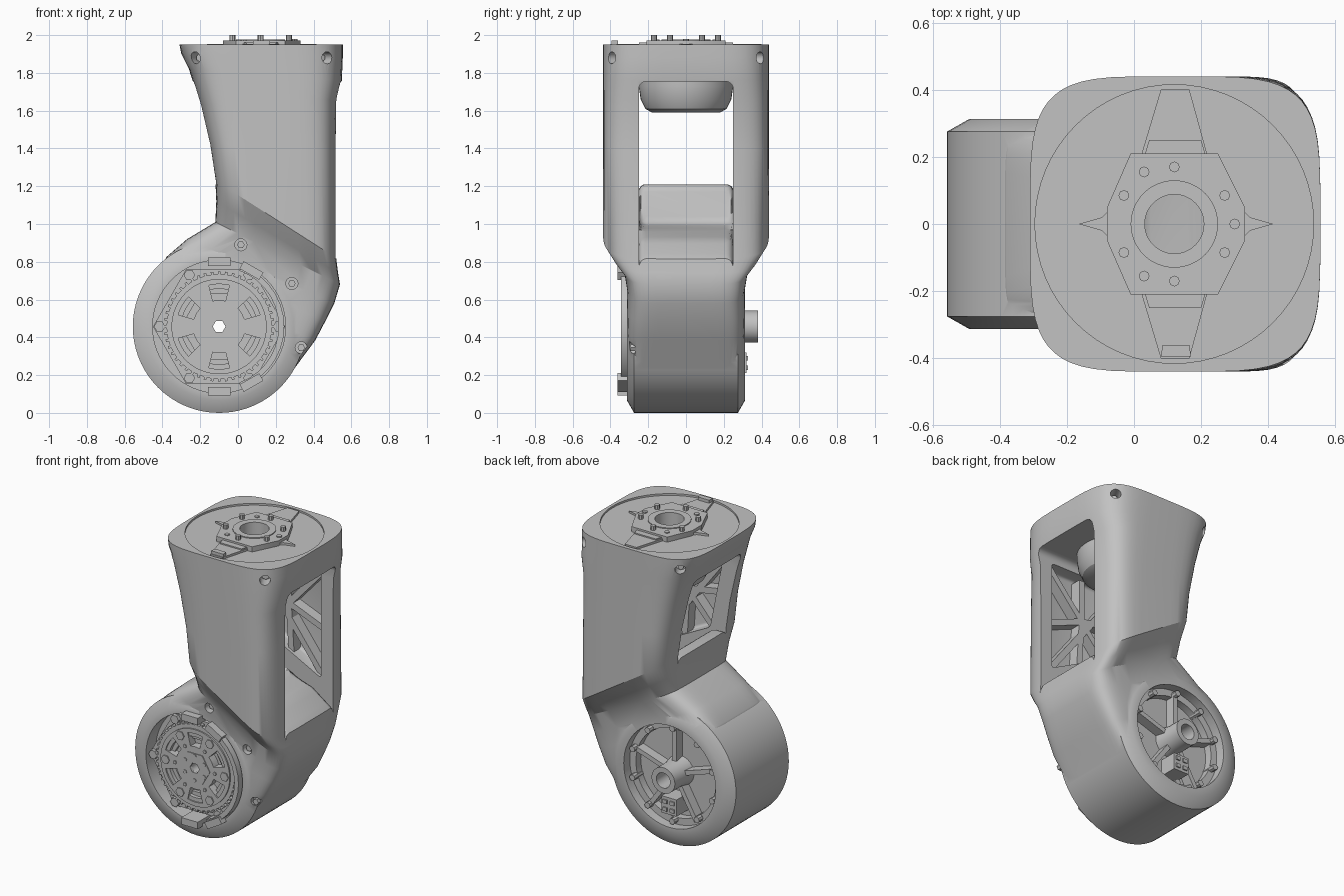
import bpy, bmesh, math
from mathutils import Vector

cube = bpy.data.objects.get("Cube")
if cube:
    bpy.data.objects.remove(cube, do_unlink=True)

metal = bpy.data.materials.new("light_grey_metal")
metal.use_nodes = True
grey = (0.54, 0.54, 0.54, 1)
metal.diffuse_color = grey
metal.node_tree.nodes["Principled BSDF"].inputs["Base Color"].default_value = grey
parts = []


def make(name, bm):
    bmesh.ops.recalc_face_normals(bm, faces=bm.faces[:])
    mesh = bpy.data.meshes.new(name)
    bm.to_mesh(mesh)
    bm.free()
    mesh.materials.append(metal)
    obj = bpy.data.objects.new(name, mesh)
    bpy.context.collection.objects.link(obj)
    parts.append(obj)
    return obj


def lathe(name, profile, loc, axis, sides=48, ring=False):
    """Revolve (radius, height) points around an axis; ring closes the profile."""
    bm = bmesh.new()
    turn = Vector((0, 0, 1)).rotation_difference(Vector(axis))
    loops = []
    for r, h in profile:
        n = sides if r > 0 else 1
        angles = [math.tau * i / sides for i in range(n)]
        loops.append([bm.verts.new(turn @ Vector((r * math.cos(a), r * math.sin(a), h)) + Vector(loc))
                      for a in angles])
    pairs = list(zip(loops, loops[1:]))
    if ring:
        pairs.append((loops[-1], loops[0]))
    for a, b in pairs:
        for i in range(sides):
            j = (i + 1) % sides
            quad = [a[i % len(a)], a[j % len(a)], b[j % len(b)], b[i % len(b)]]
            bm.faces.new(list(dict.fromkeys(quad)))
    return make(name, bm)


def rod(name, r, h0, h1, loc, axis, sides=32):
    return lathe(name, [(0, h0), (r, h0), (r, h1), (0, h1)], loc, axis, sides)


def tube(name, r0, r1, h0, h1, loc, axis, sides=48):
    return lathe(name, [(r0, h0), (r1, h0), (r1, h1), (r0, h1)], loc, axis, sides, True)


def prism(name, pts, h0, h1, axis="y", bevel=0):
    bm = bmesh.new()
    place = (lambda p, h: (p[0], h, p[1])) if axis == "y" else (lambda p, h: (p[0], p[1], h))
    lo, hi = ([bm.verts.new(place(p, h)) for p in pts] for h in (h0, h1))
    bm.faces.new(lo)
    bm.faces.new(hi)
    for i in range(len(pts)):
        j = (i + 1) % len(pts)
        bm.faces.new((lo[i], lo[j], hi[j], hi[i]))
    if bevel:
        bmesh.ops.bevel(bm, geom=bm.edges[:], offset=bevel, segments=4, profile=0.5, affect="EDGES")
    return make(name, bm)


def bar(name, a, b, width, h0, h1):
    a, b = Vector(a), Vector(b)
    side = (b - a).orthogonal().normalized() * width / 2
    return prism(name, [a + side, b + side, b - side, a - side], h0, h1)


def combine(target, tools, operation="DIFFERENCE"):
    for tool in tools:
        mod = target.modifiers.new("bool", "BOOLEAN")
        mod.operation, mod.solver, mod.object = operation, "EXACT", tool
    bpy.context.view_layer.update()
    graph = bpy.context.evaluated_depsgraph_get()
    mesh = bpy.data.meshes.new_from_object(target.evaluated_get(graph))
    target.modifiers.clear()
    target.data = mesh
    for tool in tools:
        parts.remove(tool)
        bpy.data.objects.remove(tool, do_unlink=True)


def polar(r, degrees, centre):
    a = math.radians(degrees)
    return (centre[0] + r * math.cos(a), centre[1] + r * math.sin(a))


HUB = (-0.1, 0.457)          # drum axis in x, z
DRUM = (HUB[0], 0, HUB[1])
TOP = (0.12, 0, 0)           # upper axis
UP, FRONT, BACK = (0, 0, 1), (0, -1, 0), (0, 1, 0)

# Housing shell: tilted rounded-square rings (left x, left z, right x, right z, half depth, roundness)
rings = [(-.31, 1.95, .555, 1.95, .44, .46), (-.30, 1.90, .555, 1.88, .44, .45),
         (-.26, 1.82, .55, 1.76, .44, .43), (-.20, 1.63, .525, 1.66, .44, .4),
         (-.15, 1.42, .52, 1.40, .44, .38), (-.12, 1.23, .52, .82, .44, .36),
         (-.115, 1.12, .53, .74, .385, .36), (-.12, 1.01, .54, .68, .33, .34),
         (-.27, .92, .51, .58, .312, .3), (-.38, .825, .465, .49, .311, .25),
         (-.42, .72, .41, .385, .31, .22), (-.40, .32, .28, .21, .30, .22), (-.28, .14, .15, .1, .27, .22)]
bm = bmesh.new()
loops = []
for xl, zl, xr, zr, depth, power in rings:
    loop = []
    for i in range(56):
        a = math.tau * (i + .5) / 56
        u = math.copysign(abs(math.cos(a)) ** power, math.cos(a)) / 2 + 0.5
        v = math.copysign(abs(math.sin(a)) ** power, math.sin(a))
        loop.append(bm.verts.new((xl + (xr - xl) * u, depth * v, zl + (zr - zl) * u)))
    loops.append(loop)
for a, b in zip(loops, loops[1:]):
    for i in range(56):
        j = (i + 1) % 56
        bm.faces.new((a[i], a[j], b[j], b[i]))
bm.faces.new(loops[0])
bm.faces.new(loops[-1])
housing = make("housing", bm)
drum = lathe("drum", [(0, -.313), (.39, -.313), (.457, -.275), (.457, .275), (.39, .313), (0, .313)],
             DRUM, BACK, 72)
combine(housing, [drum], "UNION")

# Openings, recesses and bolt pockets
window = [(-.7, 1.21), (-.02, 1.21), (.01, 1.0), (.2, .97), (.38, .92), (.52, .82), (.8, .5),
          (.8, 1.755), (-.7, 1.755)]
cutters = [prism("window_cutter", window, -.25, .25, bevel=.04),
           prism("cavity_cutter", [(0, 1.2), (.43, .98), (.43, 1.7), (-.1, 1.7)], -.34, .34, bevel=.02),
           rod("back_recess_cutter", .335, .2, .5, DRUM, BACK, 64),
           rod("front_recess_cutter", .352, .21, .5, DRUM, FRONT, 64),
           rod("top_recess_cutter", .415, 1.938, 2.1, TOP, UP, 64),
           rod("top_bore_cutter", .2, 1.7, 2.1, TOP, UP)]
for x, z in [(.015, .89), (.285, .685), (.335, .345)]:
    cutters.append(rod("pocket_cutter", .032, .27, .5, (x, 0, z), FRONT, 20))
    rod("housing_bolt", .02, .26, .295, (x, 0, z), FRONT, 6)
for sx, x in [(-1, -.215), (1, .455)]:
    for sy in (-1, 1):
        outward = Vector((sx * .6, sy, 0)).normalized()
        cutters.append(rod("corner_cutter", .032, -.05, .2, (x, sy * .365, 1.88), outward, 20))
        rod("corner_bolt", .02, -.06, -.02, (x, sy * .365, 1.88), outward, 6)
combine(housing, cutters)
combine(housing, [rod("bore_cutter", .034, -.6, .6, DRUM, BACK, 24)])

# Truss ribs on both inner side walls
mid = (.18, 1.4)
truss = [((-.1, 1.68), (.43, .98)), ((0, 1.2), (.43, 1.68)), (mid, (.43, 1.3)),
         (mid, (-.05, 1.44)), (mid, (.18, 1.68)), (mid, (.2, 1.08))]
for y0, y1 in [(-.35, -.27), (.27, .35)]:
    for a, b in truss:
        bar("truss_rib", a, b, .04, y0, y1)

# Upper mount: hanging bearing housing, plate, arms and bolts
lathe("bearing_housing", [(.09, 1.59), (.18, 1.59), (.215, 1.61), (.24, 1.66), (.25, 1.73), (.25, 1.78),
                          (.19, 1.8), (.19, 1.94), (.09, 1.94)], TOP, UP, 48, True)
corners = [(.25, .21), (.33, .05), (.33, -.05), (.25, -.21), (-.01, -.21), (-.08, -.05), (-.08, .05), (-.01, .21)]
plate = prism("mount_plate", corners, 1.93, 1.972, "z")
combine(plate, [rod("plate_bore_cutter", .09, 1.5, 2.1, TOP, UP, 40)])
tube("mount_collar", .088, .13, 1.93, 1.978, TOP, UP)
for s in (-1, 1):
    prism("mount_arm", [(.02, s * .2), (.22, s * .2), (.165, s * .4), (.08, s * .4)], 1.93, 1.952, "z")
    prism("arm_step", [(.03, s * .2), (.215, s * .2), (.2, s * .25), (.045, s * .25)], 1.93, 1.96, "z")
    prism("mount_point", [(.125 + s * .17, .07), (.125 + s * .22, .02), (.125 + s * .29, 0),
                          (.125 + s * .22, -.02), (.125 + s * .17, -.07)], 1.93, 1.952, "z")
prism("arm_tab", [(.08, -.395), (.17, -.395), (.165, -.36), (.085, -.36)], 1.94, 1.972, "z")
for s in (-1, 1):
    for x, y, top in [(.12, .17, 2), (.27, .085, 2), (-.03, .085, 2), (.03, .155, 1.978)]:
        rod("mount_bolt", .016, 1.96, top, (x, s * y, 0), UP, 8)
rod("mount_bolt", .016, 1.96, 1.98, (.3, 0, 0), UP, 8)

# Recessed front drive: flange, toothed ring, rotor with six openings, hub
tube("front_flange", .2, .35, .2, .27, DRUM, FRONT, 6)
tube("toothed_ring", .2, .278, .25, .295, DRUM, FRONT, 64)
rotor = tube("rotor", .034, .252, .2, .304, DRUM, FRONT, 64)
slots = []
for k in range(6):
    a = 30 + 60 * k
    sector = [polar(.225, a + d, HUB) for d in (-14, -7, 0, 7, 14)]
    sector += [polar(.14, a + d, HUB) for d in (14, 0, -14)]
    slots.append(prism("slot_cutter", sector, -.4, -.25))
combine(rotor, slots)
tube("rotor_hub", .034, .11, .29, .309, DRUM, FRONT, 6)
for k in range(6):
    for name, r, turn, size, top in [("rotor_bolt", .215, 0, .03, .311), ("hub_bolt", .08, 30, .013, .313),
                                     ("flange_bolt", .315, 0, .03, .295), ("rotor_pin", .145, 0, .012, .311)]:
        x, z = polar(r, 60 * k + turn, HUB)
        rod(name, size, .25, top, (x, 0, z), FRONT, 6)
for k in range(48):
    bar("ring_tooth", polar(.272, 7.5 * k, HUB), polar(.292, 7.5 * k, HUB), .014, -.295, -.26)

# Raised guard on the inner side of the drive, with tabs at its ends
guard = [polar(.345, a, HUB) for a in range(-70, 71, 10)] + [polar(.315, a, HUB) for a in range(70, -71, -10)]
prism("drive_guard", guard, -.345, -.21)
for a in (90, 270, 60, 300):
    bar("flange_tab", polar(.32, a, HUB), polar(.365, a, HUB), .12, -.362, -.21)

# Back cover: rim, spokes, hub, connector and bolts
tube("back_rim", .29, .337, .19, .25, DRUM, BACK, 64)
lathe("back_hub", [(.05, .19), (.1, .19), (.085, .27), (.085, .38), (.05, .38)], DRUM, BACK, 32, True)
for k in range(5):
    a = 18 + 72 * k if k != 3 else 240
    bar("back_spoke", polar(.08, a, HUB), polar(.32, a, HUB), .03, .19, .265)
for k in range(10):
    x, z = polar(.305, 18 + 36 * k, HUB)
    rod("back_bolt", .02, .2, .29, (x, 0, z), BACK, 8)
bar("connector", (HUB[0], .21), (HUB[0], .32), .11, .19, .32)
for dx in (-.026, .026):
    for z in (.24, .29):
        bar("connector_pin", (HUB[0] + dx, z - .012), (HUB[0] + dx, z + .012), .03, .31, .328)

# Smooth shading with sharp edges kept
for obj in parts:
    obj.data.shade_smooth()
    obj.data.set_sharp_from_angle(angle=math.radians(30))
